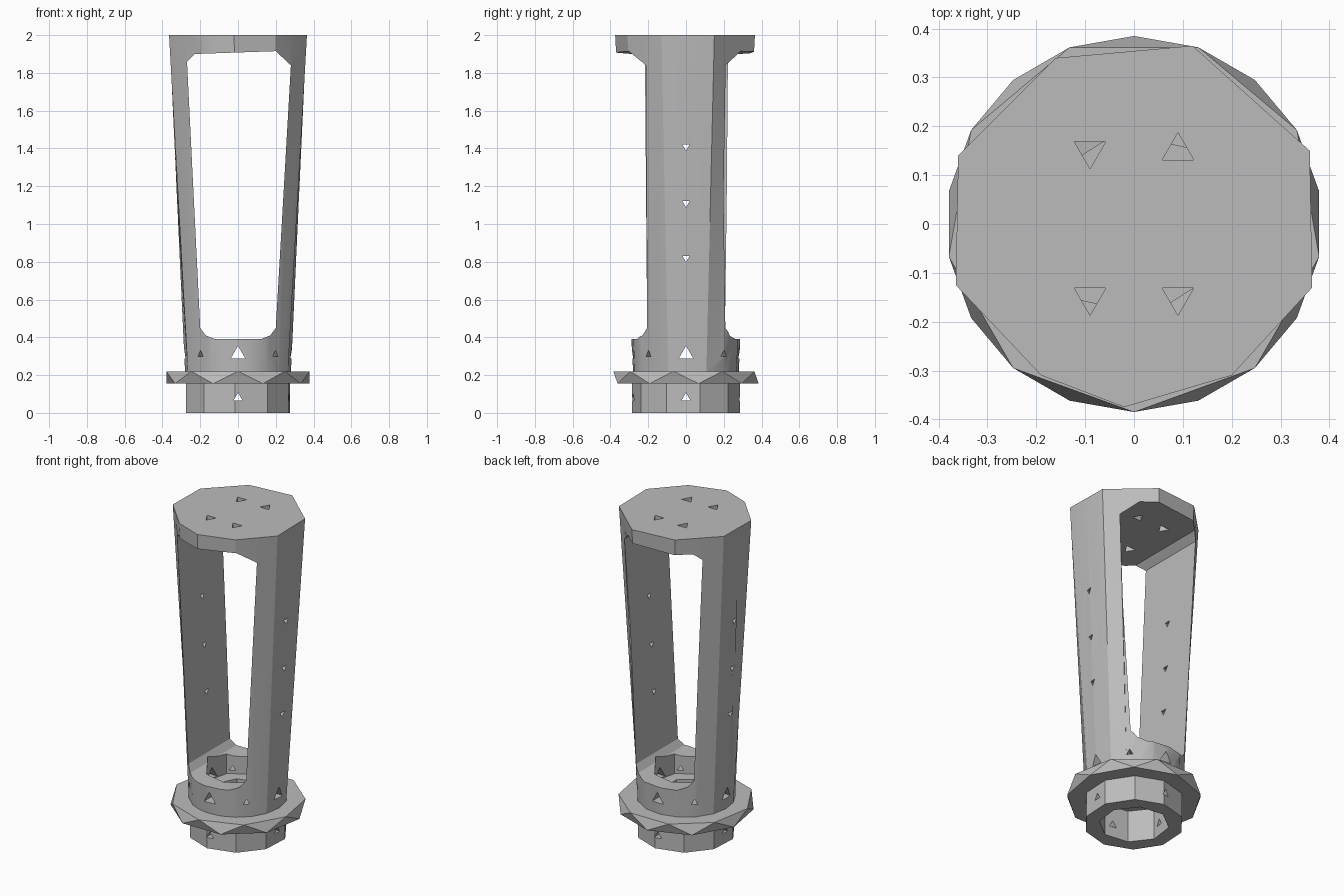
import bpy, bmesh, math
from mathutils import Vector

cube = bpy.data.objects.get("Cube")
if cube:
    bpy.data.objects.remove(cube, do_unlink=True)

grey = bpy.data.materials.new("plain grey")
grey.use_nodes = True
grey.diffuse_color = (0.5, 0.5, 0.5, 1)
grey.node_tree.nodes["Principled BSDF"].inputs["Base Color"].default_value = (0.5, 0.5, 0.5, 1)


def ring(radius, z, sides, turn=0.0):
    angles = [math.radians(turn) + math.tau * i / sides for i in range(sides)]
    return [Vector((radius * math.cos(a), radius * math.sin(a), z)) for a in angles]


def add_object(name, bm):
    bmesh.ops.recalc_face_normals(bm, faces=bm.faces)
    mesh = bpy.data.meshes.new(name)
    bm.to_mesh(mesh)
    bm.free()
    obj = bpy.data.objects.new(name, mesh)
    bpy.context.collection.objects.link(obj)
    mesh.materials.append(grey)
    return obj


def loft(name, low, high):
    """Solid between two outlines with the same number of points."""
    bm = bmesh.new()
    a = [bm.verts.new(p) for p in low]
    b = [bm.verts.new(p) for p in high]
    bm.faces.new(a)
    bm.faces.new(b)
    for i in range(len(a)):
        j = (i + 1) % len(a)
        bm.faces.new((a[i], a[j], b[j], b[i]))
    return add_object(name, bm)


def hull(name, points):
    bm = bmesh.new()
    for p in points:
        bm.verts.new(p)
    bmesh.ops.convex_hull(bm, input=bm.verts)
    bmesh.ops.dissolve_limit(bm, angle_limit=0.01, verts=bm.verts, edges=bm.edges)
    return add_object(name, bm)


def drill(start, end, radius, sides=3, turn=0.0):
    """Cutter prism running from start to end."""
    start, end = Vector(start), Vector(end)
    spin = (end - start).to_track_quat('Z', 'Y')
    profile = [spin @ p for p in ring(radius, 0, sides, turn)]
    return loft("cutter", [start + p for p in profile], [end + p for p in profile])


def cut(obj, cutters):
    for cutter in cutters:
        mod = obj.modifiers.new("cut", 'BOOLEAN')
        mod.operation = 'DIFFERENCE'
        mod.solver = 'EXACT'
        mod.object = cutter
        bpy.context.view_layer.objects.active = obj
        bpy.ops.object.modifier_apply(modifier=mod.name)


def radial(angle, z, radius, turn=90.0):
    d = Vector((math.cos(math.radians(angle)), math.sin(math.radians(angle)), 0))
    up = Vector((0, 0, z))
    return drill(d * 0.12 + up, d * 0.5 + up, radius, 3, turn)


# Tapered body: irregular nine-sided top running down to a rounder foot
corners = [(-.16, .34), (-.36, .14), (-.365, -.125), (-.19, -.31), (-.02, -.375),
           (.2, -.31), (.365, -.13), (.36, .15), (.12, .365)]
top = []
for i, c in enumerate(corners):
    p, q = Vector((*c, 2)), Vector((*corners[(i + 1) % len(corners)], 2))
    top += [p, (p + q) / 2]
foot = []
for p in top:
    flat = Vector((p.x, p.y, 0)).normalized() * 0.28
    foot.append(flat + Vector((0, 0, 0.21)))
body = loft("tapered_body", foot, top)

# Window through the body, leaving two arms
window = [(-.2, .45), (-.17, .41), (-.12, .39), (.12, .39), (.17, .41), (.2, .45),
          (.28, 1.84), (.2, 1.915), (-.23, 1.9), (-.27, 1.86)]
window_cutter = loft("cutter", [Vector((x, -1, z)) for x, z in window],
                     [Vector((x, 1, z)) for x, z in window])

# Stepped bore up the axis
lower_bore = drill((0, 0, -0.1), (0, 0, 0.2), 0.2, 8, 15)
centre_hole = drill((0, 0, 0.1), (0, 0, 0.35), 0.11, 7)
recess = drill((0, 0, 0.28), (0, 0, 0.6), 0.19, 8, 10)

# Screw holes in the arms, collar and top plate
body_holes = [radial(a, z, 0.022, 30) for a in (0, 180) for z in (.82, 1.11, 1.41)]
body_holes += [radial(a, 0.31, 0.045) for a in range(0, 360, 90)]
body_holes += [radial(a, 0.31, 0.022) for a in range(45, 360, 90)]
body_holes += [drill((x, y, 1.8), (x, y, 2.1), 0.037, 3, -90 if x > 0 and y > 0 else 90)
               for x in (-.09, .09) for y in (-.15, .15)]
base_holes = [radial(a, 0.08, 0.027) for a in range(0, 360, 90)]

cut(body, [window_cutter, centre_hole, recess] + body_holes)

# Wide flange with a zigzag rim
flange = hull("flange", ring(0.385, 0.22, 9, 30) + ring(0.385, 0.155, 9, 10))
cut(flange, [lower_bore, centre_hole])

# Base sleeve below the flange
base = loft("base_sleeve", ring(0.285, 0, 10, 15), ring(0.285, 0.16, 10, 15))
cut(base, [lower_bore] + base_holes)

for obj in [o for o in bpy.data.objects if o.name.startswith("cutter")]:
    bpy.data.objects.remove(obj, do_unlink=True)

# Soft shading on the arms, crisp edges elsewhere
bpy.ops.object.select_all(action='DESELECT')
body.select_set(True)
bpy.context.view_layer.objects.active = body
bpy.ops.object.shade_smooth_by_angle(angle=math.radians(28))
